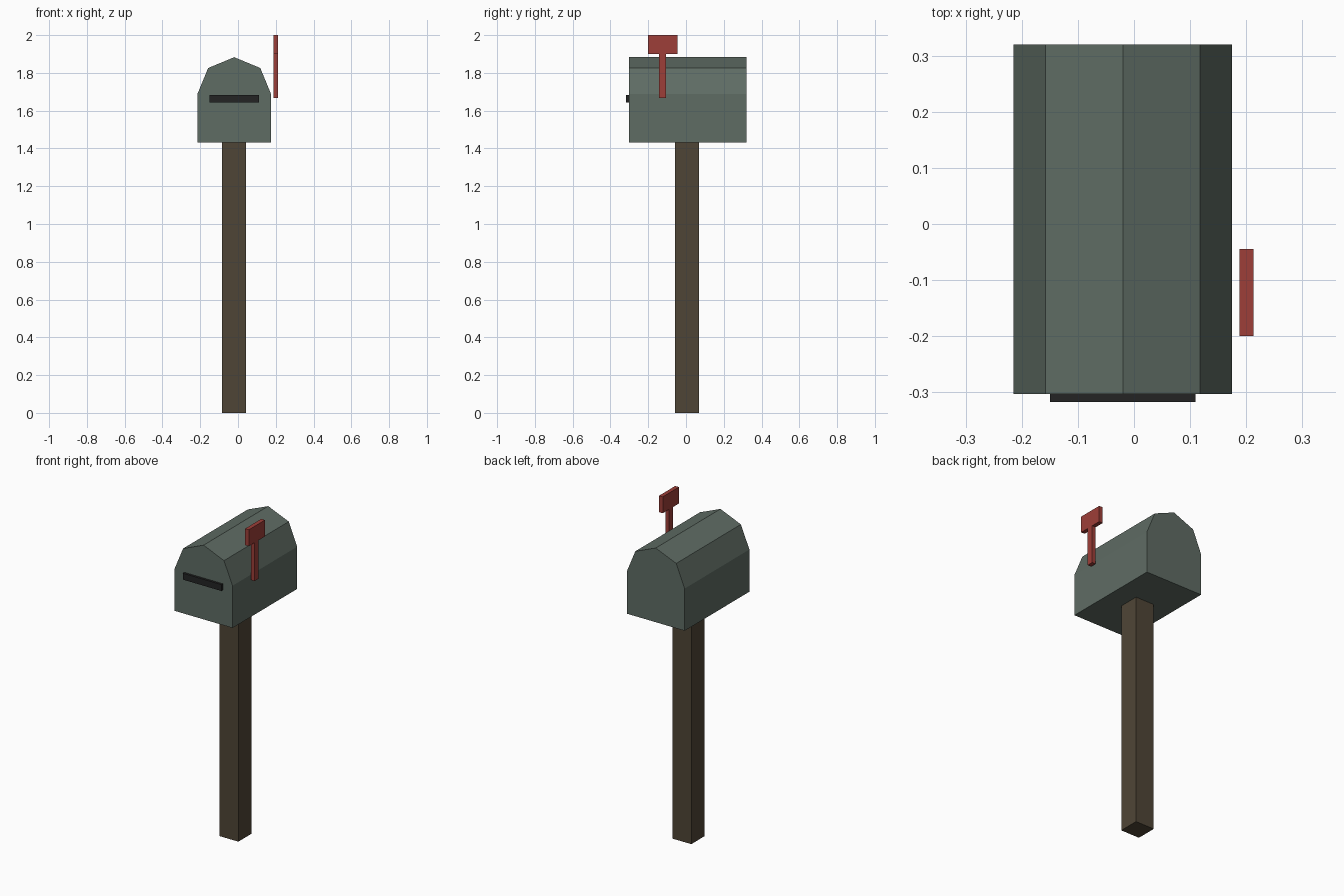
import bpy, bmesh, math

if "Cube" in bpy.data.objects:
    bpy.data.objects.remove(bpy.data.objects["Cube"])


def material(name, rgb):
    """Flat material from sRGB 0-255 values."""
    lin = [((c / 255 + 0.055) / 1.055) ** 2.4 for c in rgb]
    mat = bpy.data.materials.new(name)
    mat.diffuse_color = (*lin, 1.0)
    mat.use_nodes = True
    mat.node_tree.nodes["Principled BSDF"].inputs["Base Color"].default_value = mat.diffuse_color
    return mat


def extrude_profile(name, points, direction, mat):
    """Solid made by sweeping a closed flat outline along a direction."""
    bm = bmesh.new()
    face = bm.faces.new([bm.verts.new(p) for p in points])
    ext = bmesh.ops.extrude_face_region(bm, geom=[face], use_keep_orig=True)
    verts = [g for g in ext["geom"] if isinstance(g, bmesh.types.BMVert)]
    bmesh.ops.translate(bm, verts=verts, vec=direction)
    bmesh.ops.recalc_face_normals(bm, faces=bm.faces[:])
    mesh = bpy.data.meshes.new(name)
    bm.to_mesh(mesh)
    bm.free()
    mesh.materials.append(mat)
    obj = bpy.data.objects.new(name, mesh)
    bpy.context.collection.objects.link(obj)
    return obj


def box(name, x, y, z, mat):
    """Box from (min, max) ranges."""
    base = [(x[0], y[0], z[0]), (x[1], y[0], z[0]),
            (x[1], y[1], z[0]), (x[0], y[1], z[0])]
    return extrude_profile(name, base, (0, 0, z[1] - z[0]), mat)


green = material("grey green metal", (95, 108, 100))
brown = material("brown wood", (79, 69, 54))
red = material("flag red", (157, 62, 56))
black = material("slot black", (35, 36, 36))

# Body: straight walls with a four-sided half-round roof
CX, R, BOTTOM, EAVE = -0.02, 0.195, 1.431, 1.688
FRONT, BACK = -0.303, 0.32
outline = [(CX - R, FRONT, BOTTOM), (CX + R, FRONT, BOTTOM)]
for i in range(5):
    a = math.pi * i / 4
    outline.append((CX + R * math.cos(a), FRONT, EAVE + R * math.sin(a)))
extrude_profile("mailbox_body", outline, (0, BACK - FRONT, 0), green)

# Post
box("post", (-0.084, 0.043), (-0.058, 0.069), (0, BOTTOM), brown)

# Letter slot on the front
box("letter_slot", (-0.15, 0.11), (-0.317, FRONT + 0.005), (1.644, 1.683), black)

# Signal flag beside the right wall: an arm and a plate
FLAG_X = (0.188, 0.213)
box("flag_arm", FLAG_X, (-0.144, -0.105), (1.666, 1.90), red)
box("flag_plate", FLAG_X, (-0.20, -0.045), (1.90, 2.0), red)
